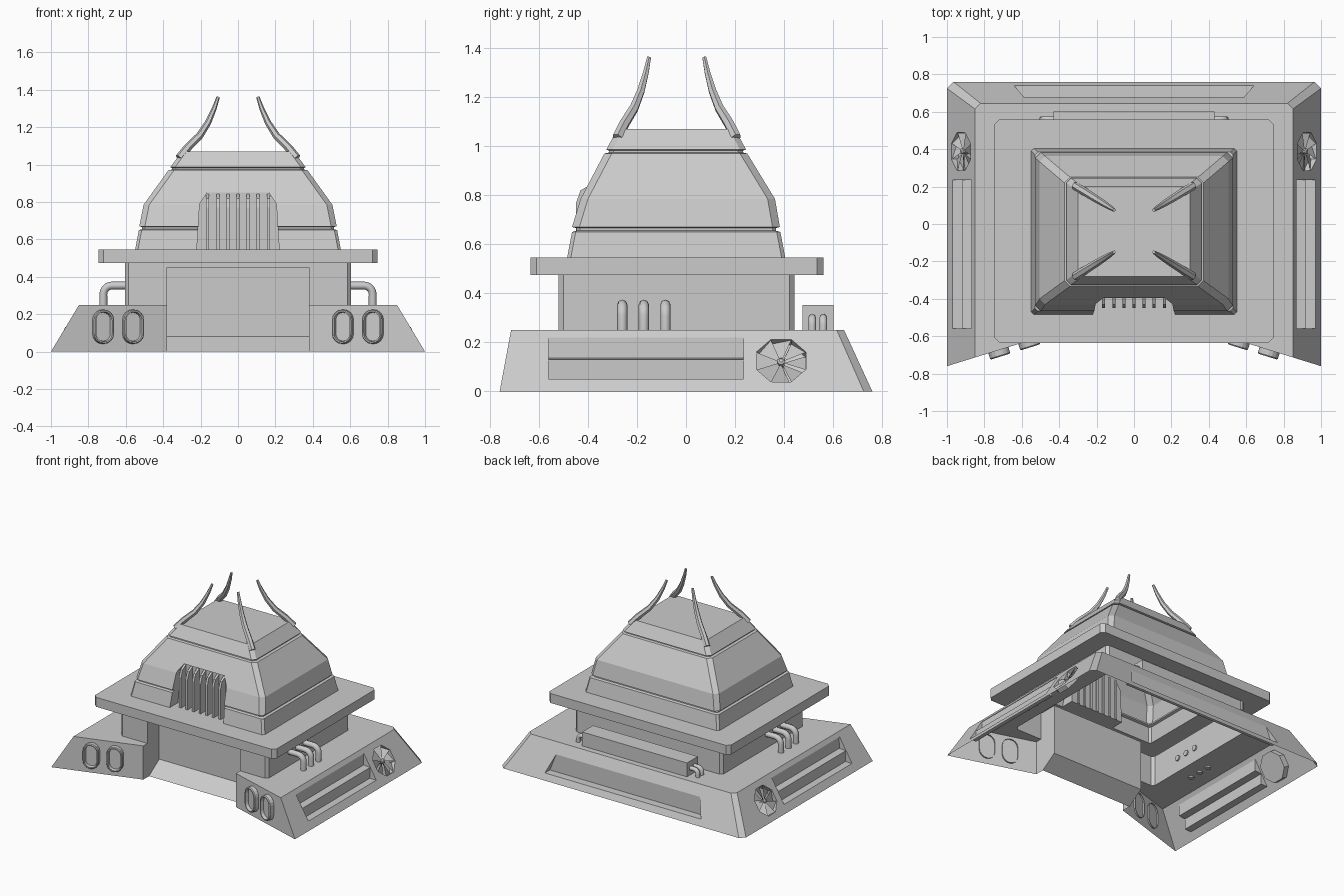
import bpy, bmesh
from math import sin, cos, pi
from mathutils import Vector

if "Cube" in bpy.data.objects:
    bpy.data.objects.remove(bpy.data.objects["Cube"])


def add_mesh(name, bm):
    bmesh.ops.recalc_face_normals(bm, faces=bm.faces)
    me = bpy.data.meshes.new(name)
    bm.to_mesh(me)
    bm.free()
    ob = bpy.data.objects.new(name, me)
    bpy.context.collection.objects.link(ob)
    return ob


def loft(name, rings, cap_start=True, cap_end=True):
    """Skin a list of equal-length point rings."""
    bm = bmesh.new()
    vs = [[bm.verts.new(p) for p in r] for r in rings]
    n = len(rings[0])
    for a, b in zip(vs, vs[1:]):
        for i in range(n):
            j = (i + 1) % n
            bm.faces.new((a[i], a[j], b[j], b[i]))
    if cap_start:
        bm.faces.new(vs[0])
    if cap_end:
        bm.faces.new(vs[-1])
    return add_mesh(name, bm)


def prism(name, pts, axis, lo, hi):
    """Extrude a 2D profile along x, y or z."""
    def ring(d):
        return [{'x': (d, a, b), 'y': (a, d, b), 'z': (a, b, d)}[axis] for a, b in pts]
    return loft(name, [ring(lo), ring(hi)])


def bake(ob):
    """Replace an object by its evaluated mesh."""
    dg = bpy.context.evaluated_depsgraph_get()
    me = bpy.data.meshes.new_from_object(ob.evaluated_get(dg))
    new = bpy.data.objects.new(ob.name + "_mesh", me)
    bpy.context.collection.objects.link(new)
    name = ob.name
    bpy.data.objects.remove(ob)
    new.name = name
    return new


def tube(name, pts, r, radii=None, res=2, smooth=True):
    cu = bpy.data.curves.new(name, 'CURVE')
    cu.dimensions = '3D'
    cu.bevel_depth = r
    cu.bevel_resolution = res
    cu.use_fill_caps = True
    sp = cu.splines.new('POLY')
    sp.points.add(len(pts) - 1)
    for i, p in enumerate(pts):
        sp.points[i].co = (*p, 1)
        sp.points[i].radius = radii[i] if radii else 1
    sp.use_smooth = smooth
    ob = bpy.data.objects.new(name, cu)
    bpy.context.collection.objects.link(ob)
    bpy.context.view_layer.update()
    return bake(ob)


def elbow(start, turn_x, top_z, end_x, r, steps=5):
    """Path rising from start, bending to run along x."""
    x, y, z = start
    s = 1 if end_x > x else -1
    path = [(x, y, z)]
    for i in range(steps + 1):
        a = pi / 2 * i / steps
        path.append((x + s * r * (1 - cos(a)), y, top_z - r + r * sin(a)))
    return path + [(end_x, y, top_z)]


def octrect(x, y0, y1, z, c):
    """Rectangle with chamfered corners."""
    return [(x - c, y0, z), (x, y0 + c, z), (x, y1 - c, z), (x - c, y1, z),
            (c - x, y1, z), (-x, y1 - c, z), (-x, y0 + c, z), (c - x, y0, z)]


# Main building: base, body, platform and tiered tower as one skin
building = loft("building_shell", [octrect(*r) for r in (
    (1, -.85, .76, 0, .035), (.85, -.85, .645, .25, .03),
    (.605, -.52, .442, .25, .02), (.605, -.52, .442, .475, .02),
    (.745, -.635, .56, .475, .025), (.745, -.635, .56, .545, .025),
    (.55, -.485, .405, .545, .015), (.53, -.465, .385, .65, .015),
    (.512, -.447, .367, .655, .015), (.512, -.447, .367, .666, .015),
    (.528, -.465, .383, .67, .03), (.505, -.43, .363, .785, .03),
    (.372, -.333, .25, .97, .03), (.352, -.315, .232, .974, .02),
    (.352, -.315, .232, .982, .02), (.362, -.325, .245, .986, .025),
    (.3, -.28, .2, 1.07, .025))])

cutters = [
    # angled front of the two feet
    prism("cut_front", [(-1.2, -.822), (-.38, -.568), (.38, -.568), (1.2, -.822),
                        (1.2, -1), (-1.2, -1)], 'z', -.1, .3),
    # doorway with ramp
    prism("cut_door", [(-.95, -.1), (-.501, -.1), (-.5, 0), (-.38, .08),
                       (-.38, .45), (-.95, .45)], 'x', -.38, .38),
    # long rear panel
    prism("cut_rear", [(-.64, .045), (.64, .045), (.585, .185), (-.585, .185)], 'y', .68, .95),
    # alcove for the front grille
    prism("cut_alcove", [(-.22, .545), (.22, .545), (.205, .79), (.165, .85),
                         (-.165, .85), (-.205, .79)], 'y', -.7, -.388),
]


def fan_point(s, r, i, depth):
    """Point on a side fan, depth measured inwards from the sloped wall."""
    a = 2 * pi * (i + .5) / 8
    n, up = Vector((.857, 0, .514)), Vector((-.514, 0, .857))
    p = Vector((.925, .388, .125)) + Vector((0, 1, 0)) * r * cos(a) + up * r * sin(a) - n * depth
    return (p.x * s, p.y, p.z)


for s in (-1, 1):
    cutters.append(prism("cut_vent", [(s * x, z) for x, z in (
        (.864, .22), (.866, .135), (.918, .13), (.916, .05), (1.2, .05), (1.2, .22))],
        'y', -.56, .235))
    cutters.append(loft("cut_fan", [[fan_point(s, .109, i, d) for i in range(8)]
                                    for d in (-.1, .045)]))

for c in cutters:
    c.hide_render = True
    m = building.modifiers.new(c.name, 'BOOLEAN')
    m.operation, m.solver, m.object = 'DIFFERENCE', 'EXACT', c
bpy.context.view_layer.update()
building = bake(building)
for c in cutters:
    bpy.data.objects.remove(c)

# The shell is open underneath
bm = bmesh.new()
bm.from_mesh(building.data)
bmesh.ops.delete(bm, geom=[f for f in bm.faces if all(v.co.z < 1e-4 for v in f.verts)],
                 context='FACES')
bm.to_mesh(building.data)
bm.free()

# Front grille ribs
for k in range(-3, 4):
    x = k * .054
    prism("grille_rib", [(-.38, .545), (-.448, .545), (-.448, .77), (-.43, .82), (-.38, .848)],
          'x', x - .008, x + .008)


def stadium(cx, s, hw, hh, out):
    """Upright pill outline on the angled foot front."""
    t, n = Vector((.955, -.296, 0)), Vector((-.296, -.955, 0))
    c = Vector((cx, -.76 + .31 * (1 - cx), .133)) + n * out
    ring = []
    for end in (0, 1):
        for i in range(9):
            a = pi * (end + i / 8)
            p = c + t * hw * cos(a) + Vector((0, 0, hw * sin(a) + (hh - hw) * (1 - 2 * end)))
            ring.append((p.x * s, p.y, p.z))
    return ring


for s in (-1, 1):
    # Pill-shaped lamps on the feet
    for cx in (.565, .725):
        loft("foot_lamp", [stadium(cx, s, *r) for r in (
            (.056, .092, -.01), (.056, .092, .03), (.051, .087, .036),
            (.044, .08, .036), (.04, .076, .012))], cap_start=False)
    # Side fan blades and hub
    bm = bmesh.new()
    for i in range(8):
        bm.faces.new([bm.verts.new(p) for p in (
            fan_point(s, .012, i, .012), fan_point(s, .108, i, .004),
            fan_point(s, .108, i + 1, .036), fan_point(s, .012, i + 1, .03))])
    add_mesh("fan_blades", bm)
    loft("fan_hub", [[fan_point(s, r, i, d) for i in range(8)]
                     for r, d in ((.016, .04), (.016, .004), (.008, -.002))])
    # Side pipes
    for y in (-.26, -.172, -.084):
        tube("side_pipe", elbow((s * .72, y, .24), 0, .353, s * .595, .045), .021)
    # Rear cable elbows
    for y in (.515, .56):
        tube("rear_cable", elbow((s * .49, y, .24), 0, .3, s * .42, .03), .016)
    # Curved roof horns
    for sy in (-1, 1):
        pts = [(s * x, -.038 + sy * (.112 + (x - .105) * .62), z) for x, z in (
            (.315, 1.035), (.27, 1.09), (.205, 1.155), (.16, 1.225), (.127, 1.3), (.106, 1.362))]
        tube("roof_horn", pts, .02, (1.1, 1.1, 1, .85, .65, .45), 1)

# Rear equipment box
prism("rear_box", [(-.43, .475), (.43, .475), (.43, .602), (-.43, .602)], 'z', .25, .353)

for ob in bpy.data.objects:
    if ob.name.startswith(("side_pipe", "rear_cable", "roof_horn")):
        ob.data.shade_smooth()
        ob.data.set_sharp_from_angle(angle=.8)
